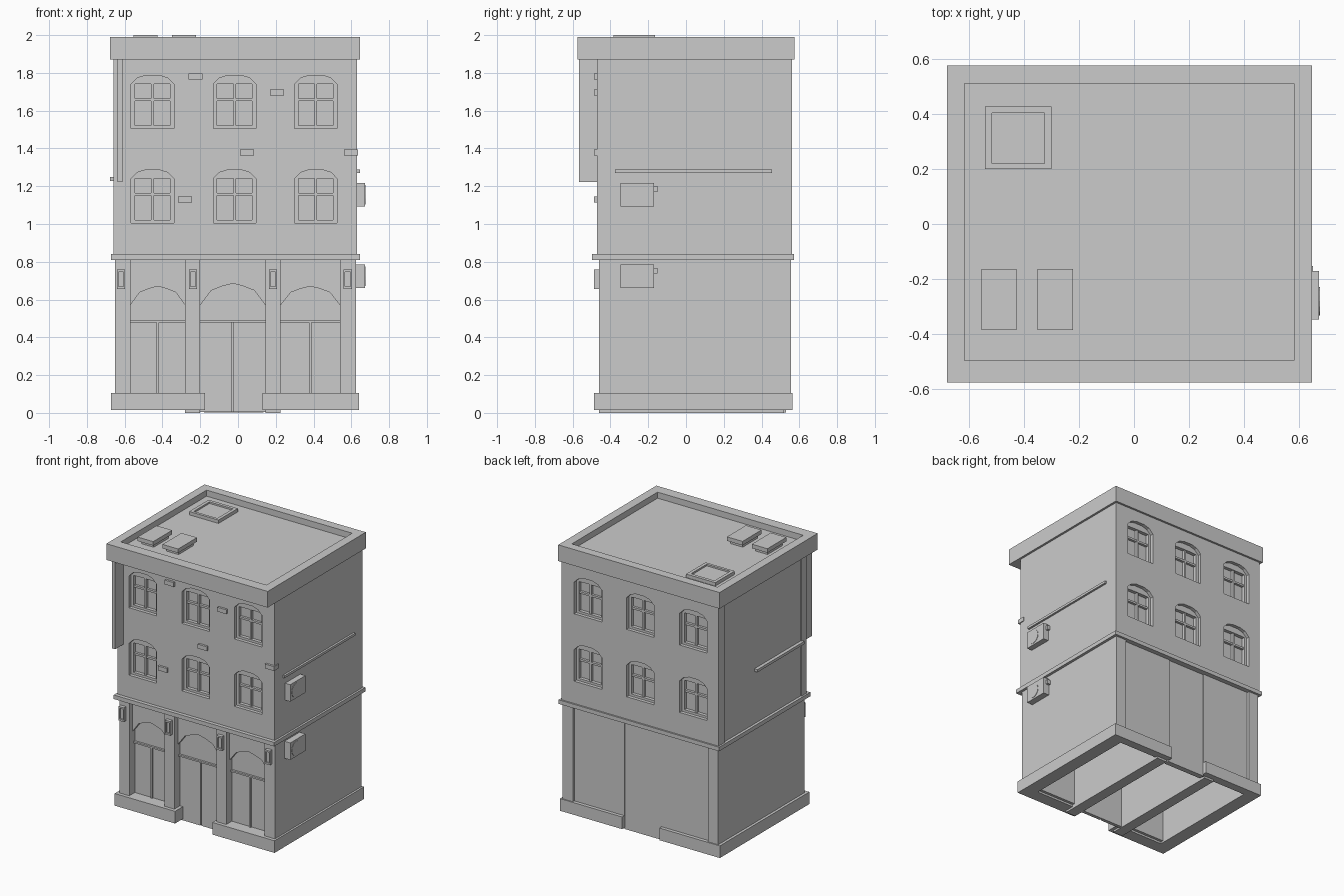
import bpy, bmesh
from mathutils import Matrix

if "Cube" in bpy.data.objects:
    bpy.data.objects.remove(bpy.data.objects["Cube"])

YC = 0.045  # plane halfway between upper front and back walls
COLS = (-0.453, -0.018, 0.412)
ROWS = (1.005, 1.505)


def finish(bm, name):
    bmesh.ops.recalc_face_normals(bm, faces=bm.faces)
    me = bpy.data.meshes.new(name)
    bm.to_mesh(me)
    bm.free()
    ob = bpy.data.objects.new(name, me)
    bpy.context.collection.objects.link(ob)
    return ob


def box(name, x0, x1, y0, y1, z0, z1):
    bm = bmesh.new()
    m = Matrix.LocRotScale(((x0 + x1) / 2, (y0 + y1) / 2, (z0 + z1) / 2), None,
                           (abs(x1 - x0), abs(y1 - y0), abs(z1 - z0)))
    bmesh.ops.create_cube(bm, size=1, matrix=m)
    return finish(bm, name)


def prism(name, pts, y0, y1, inner=None):
    """Extrude an xz profile along y; with inner, make a ring."""
    bm = bmesh.new()
    if inner:
        loops = [[bm.verts.new((x, y, z)) for x, z in p] for p, y in
                 ((pts, y0), (inner, y0), (inner, y1), (pts, y1))]
        n = len(pts)
        for k in range(4):
            a, b = loops[k], loops[(k + 1) % 4]
            for i in range(n):
                j = (i + 1) % n
                bm.faces.new((a[i], a[j], b[j], b[i]))
    else:
        f = bm.faces.new([bm.verts.new((x, y0, z)) for x, z in pts])
        r = bmesh.ops.extrude_face_region(bm, geom=[f])
        vs = [v for v in r["geom"] if isinstance(v, bmesh.types.BMVert)]
        bmesh.ops.translate(bm, verts=vs, vec=(0, y1 - y0, 0))
    return finish(bm, name)


def rect_ring(name, o, i, z0, z1):
    """Horizontal rectangular ring from (x0, x1, y0, y1) bounds."""
    box(name + "_left", o[0], i[0], o[2], o[3], z0, z1)
    box(name + "_right", i[1], o[1], o[2], o[3], z0, z1)
    box(name + "_front", i[0], i[1], o[2], i[2], z0, z1)
    box(name + "_back", i[0], i[1], i[3], o[3], z0, z1)


def cut(target, cutter):
    m = target.modifiers.new("cut", "BOOLEAN")
    m.object, m.operation, m.solver = cutter, "DIFFERENCE", "EXACT"
    cutter.hide_render = True
    cutter.hide_set(True)


# Upper storeys, with a shallow recess in the left wall
upper = box("upper_walls", -0.66, 0.63, -0.47, 0.56, 0.82, 1.9)
cut(upper, box("left_recess_cutter", -0.75, -0.652, -0.41, 0.49, 0.83, 1.88))

# Arched windows on the front and back
half = [(0.113, 0), (0.113, 0.235), (0.08, 0.268), (0.035, 0.282)]
half_in = [(0.092, 0.017), (0.092, 0.235), (0.07, 0.236), (0.035, 0.237)]


def outline(h, cx, z):
    return ([(cx + x, z + q) for x, q in h] + [(cx - x, z + q) for x, q in reversed(h)])


for side, s in (("front", 1), ("back", -1)):
    def Y(d):
        return YC - s * (0.515 - d)
    for cx in COLS:
        for z in ROWS:
            cut(upper, prism("window_cutter", outline(half, cx, z), Y(-0.05), Y(0.05)))
            prism(side + "_window_frame", outline(half, cx, z), Y(0.025), Y(0.052),
                  outline(half_in, cx, z))
            box(side + "_window_mullion", cx - 0.007, cx + 0.007, Y(0.03), Y(0.052), z + 0.015, z + 0.238)
            box(side + "_window_transom", cx - 0.094, cx + 0.094, Y(0.032), Y(0.052), z + 0.145, z + 0.16)

# String course between storeys
box("string_course", -0.672, 0.645, -0.497, 0.572, 0.81, 0.84)

# Cornice, parapet and roof
rect_ring("parapet", (-0.678, 0.646, -0.575, 0.575), (-0.615, 0.58, -0.495, 0.51), 1.87, 1.99)
box("roof_deck", -0.62, 0.585, -0.5, 0.515, 1.87, 1.945)
for x in (-0.49, -0.286):
    box("roof_vent_base", x - 0.05, x + 0.05, -0.36, -0.185, 1.94, 1.98)
    box("roof_vent_cap", x - 0.064, x + 0.064, -0.385, -0.163, 1.97, 2.0)
rect_ring("roof_hatch_rim", (-0.54, -0.3, 0.2, 0.427), (-0.516, -0.324, 0.22, 0.403), 1.94, 1.97)
box("roof_hatch_lid", -0.518, -0.322, 0.218, 0.405, 1.94, 1.958)

# Ground floor piers; the outer two form the side walls
box("left_pier", -0.652, -0.57, -0.46, 0.555, 0.015, 0.815)
box("right_pier", 0.54, 0.625, -0.46, 0.555, 0.015, 0.815)
box("inner_left_pier", -0.28, -0.2, -0.46, 0.52, 0.0, 0.815)
box("inner_right_pier", 0.145, 0.226, -0.46, 0.52, 0.0, 0.815)

# Back panels
box("back_left_panel", -0.575, -0.175, 0.5, 0.537, 0.015, 0.815)
box("back_right_panel", 0.13, 0.545, 0.5, 0.537, 0.015, 0.815)
box("back_door", -0.18, 0.135, 0.49, 0.53, 0.003, 0.815)

# Arched shopfront bays
for name, x0, x1, apex, base in (("left", -0.57, -0.28, 0.67, 0.03),
                                 ("middle", -0.2, 0.145, 0.685, 0.004),
                                 ("right", 0.226, 0.54, 0.67, 0.03)):
    c, w = (x0 + x1) / 2, (x1 - x0) / 2
    arch = [(c + t * w, 0.57 + k * (apex - 0.57)) for t, k in
            ((-1, 0), (-0.66, 0.68), (-0.32, 0.88), (0, 1), (0.32, 0.88), (0.66, 0.68), (1, 0))]
    prism(name + "_arch_spandrel", arch + [(x1, 0.815), (x0, 0.815)], -0.42, -0.38)
    box(name + "_fanlight", x0, x1, -0.395, -0.37, 0.48, 0.72)
    box(name + "_transom", x0, x1, -0.41, -0.37, 0.478, 0.49)
    if name == "middle":
        box("door_leaf_left", x0, c - 0.005, -0.395, -0.37, base, 0.48)
        box("door_leaf_right", c + 0.005, x1, -0.395, -0.37, base, 0.48)
        box("door_joint", c - 0.006, c + 0.006, -0.385, -0.37, base, 0.48)
    else:
        box(name + "_shop_window", x0, x1, -0.395, -0.37, base, 0.48)
        box(name + "_shop_mullion", c - 0.006, c + 0.006, -0.407, -0.37, base, 0.48)

# Plinth, broken at the front and back doors
for name, xo, xi, xd in (("left", -0.672, -0.6, -0.176), ("right", 0.64, 0.58, 0.13)):
    box(name + "_plinth_side", min(xo, xi), max(xo, xi), -0.486, 0.563, 0.015, 0.105)
    a, b = min(xi, xd), max(xi, xd)
    box(name + "_plinth_front", a, b, -0.486, -0.39, 0.015, 0.105)
    box(name + "_plinth_back", a, b, 0.5, 0.563, 0.015, 0.105)

# Pier lamps
for x in (-0.619, -0.238, 0.185, 0.581):
    prism("lamp_frame", [(x - .022, .655), (x + .022, .655), (x + .022, .76), (x - .022, .76)],
          -0.486, -0.455,
          [(x - .014, .668), (x + .014, .668), (x + .014, .747), (x - .014, .747)])
    box("lamp_panel", x - 0.016, x + 0.016, -0.475, -0.455, 0.664, 0.75)

# Protruding bricks
for x, z in ((-0.225, 1.782), (0.207, 1.696), (0.047, 1.379), (-0.281, 1.13)):
    box("loose_brick", x - 0.037, x + 0.037, -0.486, -0.44, z - 0.016, z + 0.016)
box("corner_brick", 0.56, 0.636, -0.486, -0.43, 1.363, 1.395)

# Blade sign under the cornice
box("blade_sign", -0.637, -0.611, -0.567, -0.46, 1.222, 1.88)

# Side wall pipes
box("right_pipe", 0.62, 0.645, -0.375, 0.455, 1.27, 1.288)
box("left_pipe", -0.677, -0.645, -0.42, 0.13, 1.228, 1.248)

# Air conditioners with fans and valves
for z in (0.66, 1.092):
    box("air_conditioner", 0.615, 0.672, -0.347, -0.17, z, z + 0.126)
    box("air_conditioner_valve", 0.62, 0.65, -0.172, -0.152, z + 0.077, z + 0.108)
    bm = bmesh.new()
    bmesh.ops.create_cone(bm, cap_ends=True, segments=16, radius1=0.052, radius2=0.052, depth=0.006,
                          matrix=Matrix.Translation((0.672, -0.28, z + 0.063)) @ Matrix.Rotation(1.5708, 4, "Y"))
    finish(bm, "air_conditioner_fan")
